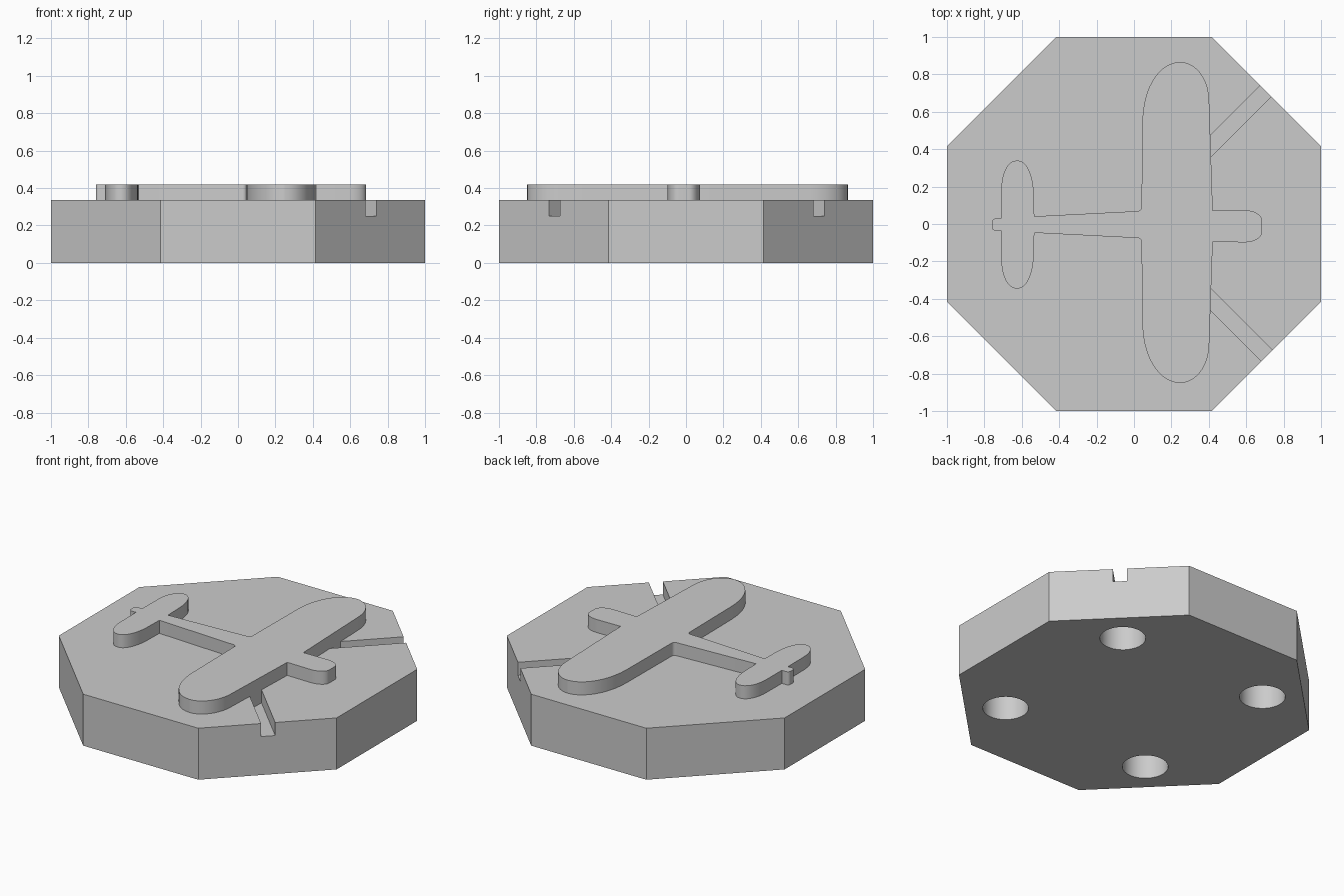
import bpy
import bmesh
from math import pi, cos, sin, radians
from mathutils import Matrix, Vector

cube = bpy.data.objects.get("Cube")
if cube:
    bpy.data.objects.remove(cube, do_unlink=True)

BASE_TOP = 0.335
PLANE_TOP = 0.42
GROOVE_FLOOR = 0.25

grey = bpy.data.materials.new("plain_grey")
grey.use_nodes = True
grey.diffuse_color = (0.6, 0.6, 0.6, 1)
grey.node_tree.nodes["Principled BSDF"].inputs["Base Color"].default_value = grey.diffuse_color


def prism(name, outline, bottom, top):
    """Extrude a closed 2D outline between two heights."""
    bm = bmesh.new()
    face = bm.faces.new([bm.verts.new((p[0], p[1], bottom)) for p in outline])
    grown = bmesh.ops.extrude_face_region(bm, geom=[face])
    verts = [v for v in grown["geom"] if isinstance(v, bmesh.types.BMVert)]
    bmesh.ops.translate(bm, verts=verts, vec=(0, 0, top - bottom))
    bmesh.ops.recalc_face_normals(bm, faces=bm.faces)
    mesh = bpy.data.meshes.new(name)
    bm.to_mesh(mesh)
    bm.free()
    mesh.materials.append(grey)
    obj = bpy.data.objects.new(name, mesh)
    bpy.context.collection.objects.link(obj)
    return obj


def circle(radius, sides, turn=0.0):
    angles = [2 * pi * i / sides + turn for i in range(sides)]
    return [(radius * cos(a), radius * sin(a)) for a in angles]


def cut(target, cutter):
    """Subtract a hidden helper from the target."""
    mod = target.modifiers.new(cutter.name, "BOOLEAN")
    mod.operation = "DIFFERENCE"
    mod.solver = "EXACT"
    mod.object = cutter
    cutter.hide_render = True
    cutter.hide_set(True)


def round_corners(corners, steps=10):
    """Each corner is (point, setback before, setback after)."""
    path = []
    for i, (p, before, after) in enumerate(corners):
        if not before:
            path.append(p)
            continue
        a = p + (corners[i - 1][0] - p).normalized() * before
        d = p + (corners[(i + 1) % len(corners)][0] - p).normalized() * after
        b, c = a.lerp(p, 0.57), d.lerp(p, 0.57)
        for k in range(steps + 1):
            t = k / steps
            s = 1 - t
            path.append(a * s**3 + b * 3 * s * s * t + c * 3 * s * t * t + d * t**3)
    return path


# Octagonal base
base = prism("octagonal_base", circle(1 / cos(pi / 8), 8, pi / 8), 0, BASE_TOP)

# Diagonal grooves running out from the wings
for side, label in ((1, "left"), (-1, "right")):
    groove = prism(label + "_groove_cutter",
                   [(0.5, -0.042), (1.2, -0.042), (1.2, 0.042), (0.5, 0.042)],
                   GROOVE_FLOOR, BASE_TOP + 0.1)
    groove.data.transform(Matrix.Translation((0, 0.006, 0)) @ Matrix.Rotation(side * pi / 4, 4, "Z"))
    cut(base, groove)

# Round sockets in the underside
for i in range(4):
    socket = prism(f"socket_cutter_{i + 1}", circle(0.135, 48), -0.1, 0.2)
    turn = pi / 4 + i * pi / 2
    socket.data.transform(Matrix.Translation((0.76 * cos(turn), 0.76 * sin(turn), 0)))
    cut(base, socket)

# Half outline of the aeroplane: x, half width, centre line, two setbacks
half = [
    (0.685, 0.088, -0.012, 0.06, 0.1),     # nose
    (0.421, 0.083, -0.012, 0, 0),
    (0.395, 0.858, 0.008, 0.2, 0.15),      # wing tip
    (0.048, 0.858, 0.008, 0.2, 0.32),
    (0.04, 0.073, -0.003, 0.02, 0.02),     # fuselage
    (-0.533, 0.044, -0.003, 0, 0),
    (-0.54, 0.342, -0.003, 0.18, 0.08),    # tailplane
    (-0.708, 0.342, -0.003, 0.08, 0.15),
    (-0.71, 0.032, -0.003, 0, 0),
    (-0.76, 0.032, -0.003, 0.02, 0.02),    # tail tip
]
upper = [(Vector((x, mid + y)), a, b) for x, y, mid, a, b in half]
lower = [(Vector((x, mid - y)), b, a) for x, y, mid, a, b in reversed(half)]
aeroplane = prism("aeroplane_relief", round_corners(upper + lower), GROOVE_FLOOR, PLANE_TOP)

# Smooth the curved walls, keep the rims sharp
bpy.ops.object.select_all(action="DESELECT")
for obj in (aeroplane, base):
    obj.select_set(True)
    bpy.context.view_layer.objects.active = obj
for mod in list(base.modifiers):
    bpy.ops.object.modifier_apply(modifier=mod.name)
bpy.ops.object.shade_smooth_by_angle(angle=radians(30))

# Remove the used cutters
for obj in list(bpy.data.objects):
    if "_cutter" in obj.name:
        bpy.data.objects.remove(obj, do_unlink=True)
